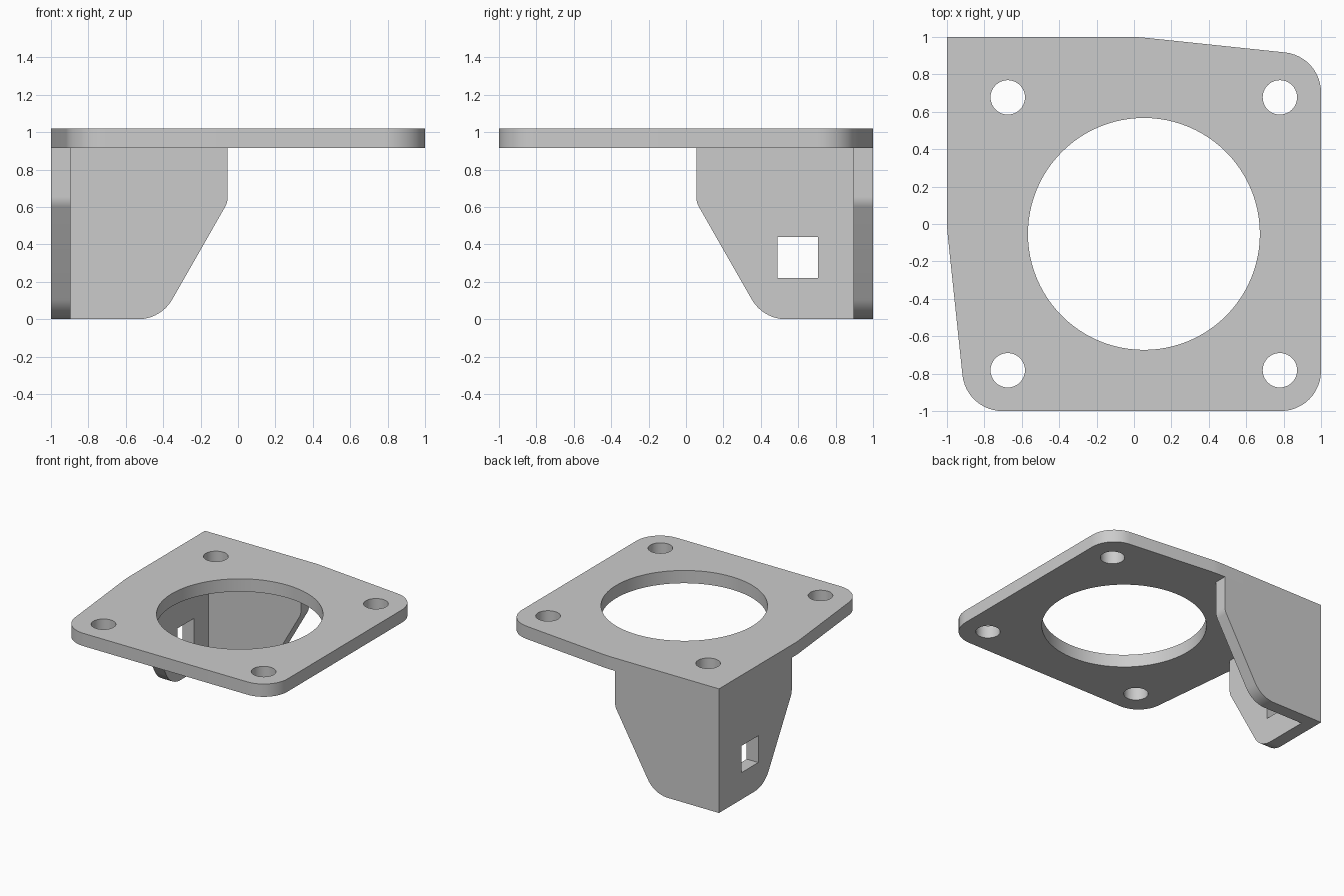
import bpy
from math import cos, sin, pi, tan, radians
from mathutils import Vector, Matrix

cube = bpy.data.objects.get("Cube")
if cube:
    bpy.data.objects.remove(cube, do_unlink=True)

GREY = (0.6, 0.6, 0.6, 1)
grey = bpy.data.materials.new("plain_grey")
grey.use_nodes = True
grey.diffuse_color = GREY
grey.node_tree.nodes["Principled BSDF"].inputs["Base Color"].default_value = GREY

THICK = 0.105
TOP = 1.02
UNDER = TOP - THICK


def rounded(corners, steps=12):
    """Outline from (x, y, radius) corners, with each corner filleted."""
    points = []
    for i, (x, y, r) in enumerate(corners):
        p = Vector((x, y))
        if r == 0:
            points.append(p)
            continue
        a = (Vector(corners[i - 1][:2]) - p).normalized()
        b = (Vector(corners[(i + 1) % len(corners)][:2]) - p).normalized()
        half = a.angle(b) / 2
        centre = p + (a + b).normalized() * r / sin(half)
        start = p + a * r / tan(half) - centre
        end = p + b * r / tan(half) - centre
        sweep = start.angle_signed(end)
        for k in range(steps + 1):
            points.append(centre + Matrix.Rotation(-sweep * k / steps, 2) @ start)
    return points


def circle(x, y, r, n):
    return [Vector((x + r * cos(2 * pi * k / n), y + r * sin(2 * pi * k / n)))
            for k in range(n)]


def sheet(name, outlines, matrix):
    """Flat sheet with holes, extruded about its middle plane."""
    curve = bpy.data.curves.new(name, "CURVE")
    curve.dimensions = "2D"
    curve.fill_mode = "BOTH"
    curve.extrude = THICK / 2
    for outline in outlines:
        spline = curve.splines.new("POLY")
        spline.points.add(len(outline) - 1)
        for point, co in zip(spline.points, outline):
            point.co = (co.x, co.y, 0, 1)
        spline.use_cyclic_u = True
    obj = bpy.data.objects.new(name, curve)
    bpy.context.collection.objects.link(obj)
    obj.matrix_world = matrix
    bpy.ops.object.select_all(action="DESELECT")
    obj.select_set(True)
    bpy.context.view_layer.objects.active = obj
    bpy.ops.object.convert(target="MESH")
    obj = bpy.context.object
    obj.data.materials.clear()
    obj.data.materials.append(grey)
    bpy.ops.object.shade_smooth_by_angle(angle=radians(30))
    return obj


# Mounting plate: two slightly tapered sides, one sharp corner, five holes
plate = rounded([(-1, 1, 0), (-1, -0.02, 0.8), (-0.897, -1, 0.215),
                 (1, -1, 0.215), (1, 0.897, 0.215), (0.02, 1, 0.8)])
holes = [circle(0.053, -0.053, 0.62, 96)]
holes += [circle(x, y, 0.092, 40) for x in (-0.675, 0.78) for y in (0.677, -0.782)]
sheet("mounting_plate", [plate] + holes,
      Matrix.Translation((0, 0, TOP - THICK / 2)))


# Bracket walls: u runs along the wall from the sharp corner, v is height
def wall_outline(u0):
    return rounded([(u0, 0, 0), (0.588, 0, 0.21), (0.945, 0.625, 0.11),
                    (0.945, UNDER, 0), (u0, UNDER, 0)])


def frame(u, origin):
    """Place a sheet upright with its first axis along u."""
    v = Vector((0, 0, 1))
    w = u.cross(v)
    m = Matrix((u, v, w)).transposed().to_4x4()
    m.translation = origin
    return m


window = [Vector(p) for p in ((0.295, 0.22), (0.51, 0.22), (0.51, 0.44), (0.295, 0.44))]
sheet("side_wall", [wall_outline(0), window],
      frame(Vector((0, -1, 0)), (-1 + THICK / 2, 1, 0)))
sheet("back_wall", [wall_outline(THICK)],
      frame(Vector((1, 0, 0)), (-1, 1 - THICK / 2, 0)))
